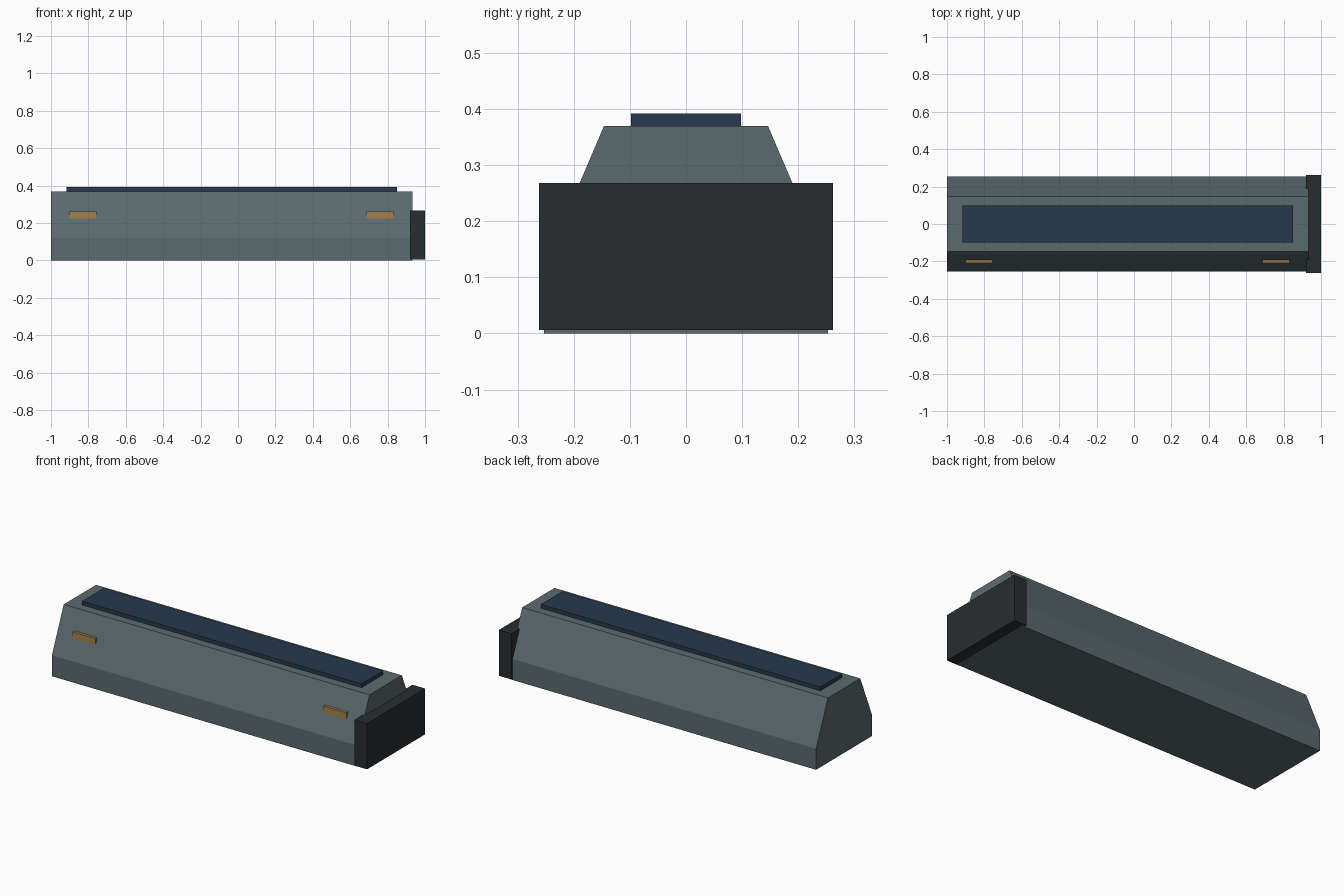
import bpy
import bmesh

if "Cube" in bpy.data.objects:
    bpy.data.objects.remove(bpy.data.objects["Cube"])


def material(name, rgb):
    m = bpy.data.materials.new(name)
    m.diffuse_color = (*rgb, 1)
    m.use_nodes = True
    m.node_tree.nodes["Principled BSDF"].inputs["Base Color"].default_value = m.diffuse_color
    return m


def prism(name, profile, x0, x1, mat):
    """Extrude a closed (y, z) profile from x0 to x1."""
    bm = bmesh.new()
    face = bm.faces.new([bm.verts.new((x0, y, z)) for y, z in profile])
    new = bmesh.ops.extrude_face_region(bm, geom=[face])["geom"]
    moved = [g for g in new if isinstance(g, bmesh.types.BMVert)]
    bmesh.ops.translate(bm, verts=moved, vec=(x1 - x0, 0, 0))
    bmesh.ops.recalc_face_normals(bm, faces=bm.faces[:])
    mesh = bpy.data.meshes.new(name)
    bm.to_mesh(mesh)
    bm.free()
    mesh.materials.append(mat)
    obj = bpy.data.objects.new(name, mesh)
    bpy.context.collection.objects.link(obj)
    return obj


def box(name, x0, x1, y0, y1, z0, z1, mat):
    return prism(name, [(y0, z0), (y1, z0), (y1, z1), (y0, z1)], x0, x1, mat)


casing = material("casing_grey", (0.105, 0.145, 0.155))
dark = material("dark_rubber", (0.022, 0.027, 0.03))
blue = material("panel_blue", (0.02, 0.04, 0.075))
amber = material("amber", (0.36, 0.22, 0.075))

# Body: upright lower walls, sloping upper sides
half = [(0.253, 0), (0.253, 0.12), (0.146, 0.37)]
prism("body", half + [(-y, z) for y, z in reversed(half)], -1.0, 0.934, casing)

# Top panel and end cap
box("top_panel", -0.918, 0.85, -0.098, 0.098, 0.36, 0.392, blue)
box("end_cap", 0.92, 1.0, -0.262, 0.262, 0.006, 0.268, dark)

# Marker lights on the front slope
for side, x in (("left", -0.828), ("right", 0.759)):
    box(f"marker_light_{side}", x - 0.072, x + 0.072, -0.208, -0.17, 0.223, 0.263, amber)
